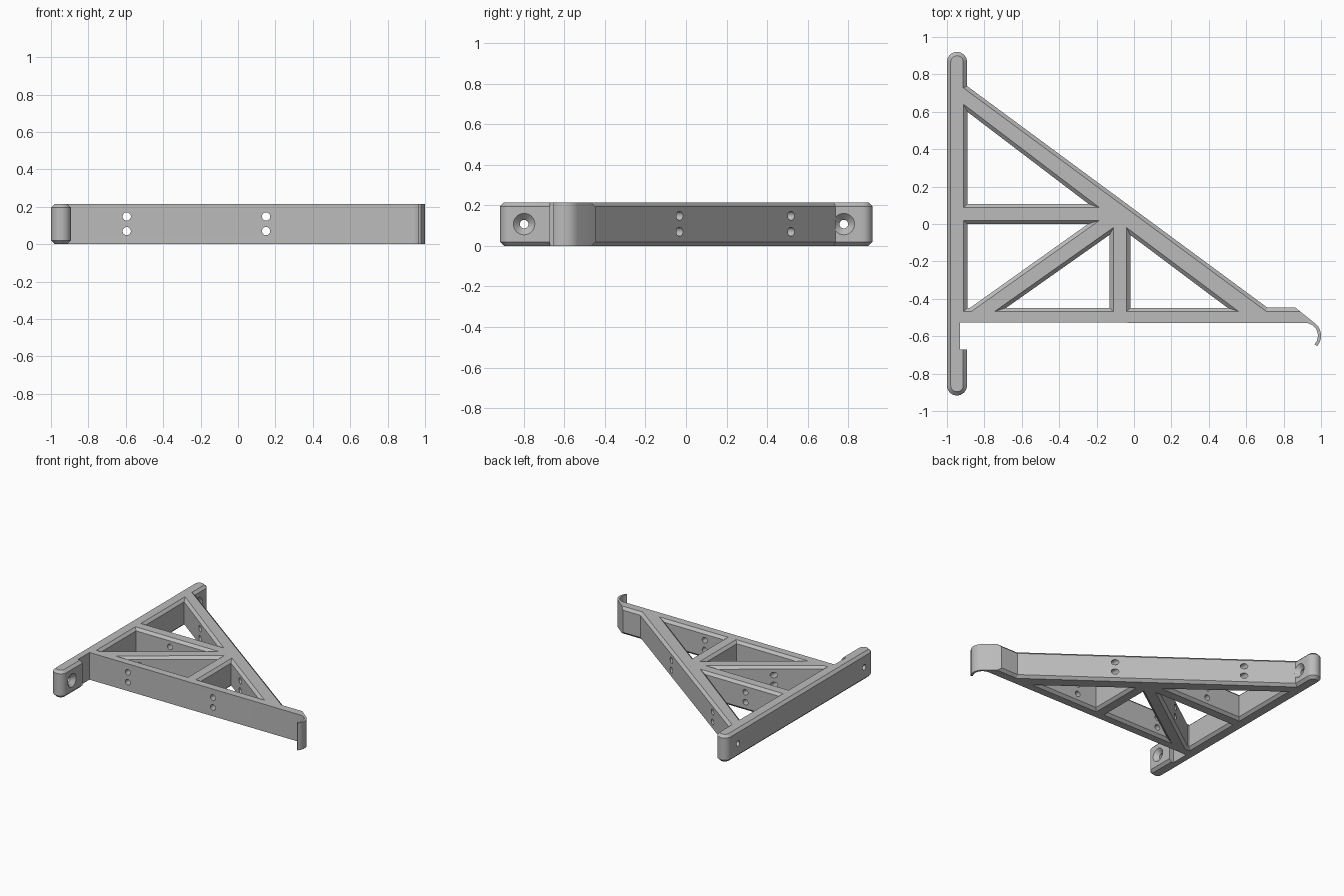
import bpy, bmesh, math
from mathutils import Matrix, Vector

cube = bpy.data.objects.get("Cube")
if cube:
    bpy.data.objects.remove(cube, do_unlink=True)

H, C = 0.215, 0.02            # thickness and chamfer width

grey = bpy.data.materials.new("plain grey")
grey.use_nodes = True
grey.diffuse_color = (0.5, 0.5, 0.5, 1)
grey.node_tree.nodes["Principled BSDF"].inputs["Base Color"].default_value = grey.diffuse_color


def arc(cx, cy, r, a0, a1, n):
    steps = [math.radians(a0 + (a1 - a0) * i / n) for i in range(n + 1)]
    return [(cx + r * math.cos(a), cy + r * math.sin(a)) for a in steps]


def inset(pts, dists):
    """Move each edge of a counter-clockwise outline inward by its own distance."""
    out = []
    for i, p in enumerate(pts):
        p, prev, nxt = Vector(p), Vector(pts[i - 1]), Vector(pts[(i + 1) % len(pts)])
        u, v = (p - prev).normalized(), (nxt - p).normalized()
        n1, n2 = Vector((-u.y, u.x)), Vector((-v.y, v.x))
        d1, d2 = dists[i - 1], dists[i]
        det = n1.x * n2.y - n1.y * n2.x
        if abs(det) < 1e-4:
            out.append(p + n2 * d2)
        else:
            out.append(p + Vector((d1 * n2.y - d2 * n1.y, d2 * n1.x - d1 * n2.x)) / det)
    return out


def loft(name, layers):
    """Solid through (z, outline) layers from bottom to top."""
    bm = bmesh.new()
    rings = [[bm.verts.new((p[0], p[1], z)) for p in pts] for z, pts in layers]
    n = len(rings[0])
    for a, b in zip(rings, rings[1:]):
        for i in range(n):
            j = (i + 1) % n
            bm.faces.new((a[i], a[j], b[j], b[i]))
    bm.faces.new(rings[0][::-1])
    bm.faces.new(rings[-1])
    return finish(name, bm)


def finish(name, bm):
    bmesh.ops.recalc_face_normals(bm, faces=bm.faces)
    me = bpy.data.meshes.new(name)
    bm.to_mesh(me)
    bm.free()
    me.materials.append(grey)
    ob = bpy.data.objects.new(name, me)
    bpy.context.collection.objects.link(ob)
    return ob


def drill(name, centre, axis, r1, r2, depth):
    bm = bmesh.new()
    rot = Vector(axis).to_track_quat('Z', 'Y').to_matrix().to_4x4()
    bmesh.ops.create_cone(bm, cap_ends=True, segments=32, radius1=r1, radius2=r2,
                          depth=depth, matrix=Matrix.Translation(centre) @ rot)
    return finish(name, bm)


def cut(target, cutter):
    cutter.hide_render = True
    mod = target.modifiers.new("cut", 'BOOLEAN')
    mod.operation, mod.solver, mod.object = 'DIFFERENCE', 'EXACT', cutter
    bpy.context.view_layer.objects.active = target
    bpy.ops.object.modifier_apply(modifier=mod.name)
    bpy.data.objects.remove(cutter, do_unlink=True)


# Outline: post foot, notch, hook, front rail, sloped brace, post head
R, PX = 0.0535, -0.9465
INNER = PX + R
sections = [
    (arc(PX, -0.8635, R, 180, 360, 16), C),
    ([(INNER, -0.67), (-0.93, -0.67), (-0.93, -0.527)], 0),
    (arc(0.915, -0.597, 0.068, 90, -42, 14), 0),
    (arc(0.915, -0.597, 0.085, -42, 45, 12), 0),
    ([(0.863, -0.447), (0.713, -0.447), (INNER, 0.738)], C),
    (arc(PX, 0.8665, R, 0, 180, 16), C),
]
outline = [p for pts, _ in sections for p in pts]
chamfer = [c for pts, c in sections for _ in pts]
small = inset(outline, chamfer)
frame = loft("bracket_frame", [(0, small), (C, outline), (H - C, outline), (H, small)])

# Truss openings with chamfered rims
L, B, E = -0.911, -0.468, 0.004
openings = [
    [(L, 0.64), (L, 0.088), (-0.185, 0.088)],
    [(L, 0.019), (L, B), (-0.87, B), (-0.185, 0.019)],
    [(-0.746, B), (-0.11, B), (-0.11, -0.019)],
    [(-0.04, -0.019), (-0.04, B), (0.56, B)],
]
for pts in openings:
    wide = inset(pts, [-E] * len(pts))
    mid = inset(pts, [C] * len(pts))
    cut(frame, loft("opening", [(-E, wide), (C, mid), (H - C, mid), (H + E, wide)]))

# Paired holes running front to back
for x in (-0.595, 0.15):
    for z in (0.07, 0.148):
        cut(frame, drill("cross_hole", (x, 0, z), (0, 1, 0), 0.022, 0.022, 3))

# Countersunk mounting holes through the post
for y in (-0.798, 0.778):
    cut(frame, drill("screw_hole", (PX, y, H / 2), (1, 0, 0), 0.021, 0.021, 0.4))
    cut(frame, drill("countersink", (INNER - 0.015, y, H / 2), (1, 0, 0), 0.019, 0.056, 0.036))

bpy.ops.object.select_all(action='DESELECT')
frame.select_set(True)
bpy.context.view_layer.objects.active = frame
bpy.ops.object.shade_smooth_by_angle(angle=math.radians(25))
